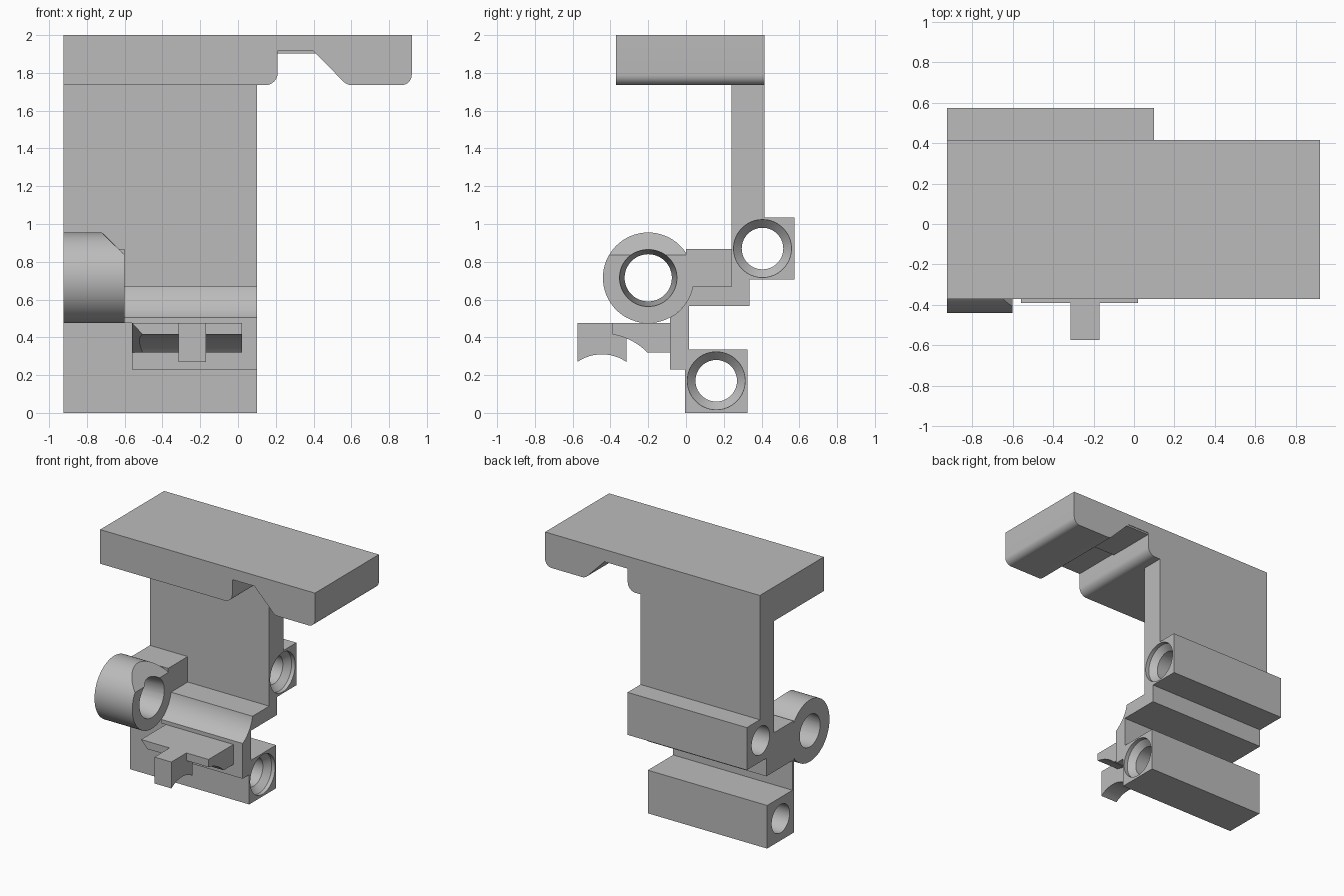
import bpy, bmesh, math
from mathutils import Vector, Matrix

cube = bpy.data.objects.get("Cube")
if cube:
    bpy.data.objects.remove(cube, do_unlink=True)

grey = bpy.data.materials.new("plain_grey")
grey.use_nodes = True
grey.diffuse_color = (0.5, 0.5, 0.5, 1)
grey.node_tree.nodes["Principled BSDF"].inputs["Base Color"].default_value = (0.5, 0.5, 0.5, 1)


def finish(bm, name):
    bmesh.ops.recalc_face_normals(bm, faces=bm.faces)
    mesh = bpy.data.meshes.new(name)
    bm.to_mesh(mesh)
    bm.free()
    mesh.materials.append(grey)
    obj = bpy.data.objects.new(name, mesh)
    bpy.context.collection.objects.link(obj)
    return obj


def extrude(name, outline, lo, hi, axis="x"):
    """Prism from an outline in (y, z) along x, or in (x, z) along y."""
    bm = bmesh.new()
    at = (lambda a, b: (lo, a, b)) if axis == "x" else (lambda a, b: (a, lo, b))
    face = bm.faces.new([bm.verts.new(at(a, b)) for a, b in outline])
    geom = bmesh.ops.extrude_face_region(bm, geom=[face])["geom"]
    step = Vector((hi - lo, 0, 0)) if axis == "x" else Vector((0, hi - lo, 0))
    bmesh.ops.translate(bm, vec=step, verts=[g for g in geom if isinstance(g, bmesh.types.BMVert)])
    return finish(bm, name)


def lathe(name, profile, y, z):
    """Solid turned about an x-wise axis from (x, radius) points."""
    bm = bmesh.new()
    pts = [(profile[0][0], 0)] + profile + [(profile[-1][0], 0)]
    verts = [bm.verts.new((x, r, 0)) for x, r in pts]
    edges = [bm.edges.new(pair) for pair in zip(verts, verts[1:])]
    bmesh.ops.spin(bm, geom=verts + edges, cent=(0, 0, 0), axis=(1, 0, 0),
                   angle=math.tau, steps=64, use_duplicate=False)
    bmesh.ops.remove_doubles(bm, verts=bm.verts, dist=0.0001)
    bmesh.ops.transform(bm, matrix=Matrix.Translation((0, y, z)), verts=bm.verts)
    return finish(bm, name)


def cut(obj, cutter):
    mod = obj.modifiers.new("cut", "BOOLEAN")
    mod.operation = "DIFFERENCE"
    mod.solver = "EXACT"
    mod.object = cutter
    bpy.context.view_layer.update()
    done = bpy.data.meshes.new_from_object(obj.evaluated_get(bpy.context.evaluated_depsgraph_get()))
    obj.modifiers.clear()
    obj.data = done
    bpy.data.objects.remove(cutter, do_unlink=True)


def slice_off(obj, point, normal):
    """Remove everything on the normal side of a plane and cap it."""
    bm = bmesh.new()
    bm.from_mesh(obj.data)
    res = bmesh.ops.bisect_plane(bm, geom=bm.verts[:] + bm.edges[:] + bm.faces[:],
                                 plane_co=point, plane_no=normal, clear_outer=True)
    rim = [g for g in res["geom_cut"] if isinstance(g, bmesh.types.BMEdge)]
    bmesh.ops.holes_fill(bm, edges=rim, sides=0)
    bmesh.ops.recalc_face_normals(bm, faces=bm.faces)
    bm.to_mesh(obj.data)
    bm.free()


def arc(cy, cz, r, start, end, n=12):
    return [(cy + r * math.cos(math.radians(start + (end - start) * i / n)),
             cz + r * math.sin(math.radians(start + (end - start) * i / n))) for i in range(n + 1)]


def box(name, x, y, z):
    return extrude(name, [(y[0], z[0]), (y[1], z[0]), (y[1], z[1]), (y[0], z[1])], *x)


LEFT, RIGHT, RING = -0.925, 0.1, -0.6
RY, RZ, RR = -0.2, 0.715, 0.24

# Top plate with rounded feet and a notch
top = [(LEFT, 2), (LEFT, 1.735)]
top += arc(0.145, 1.8, 0.065, -90, 0, 8)
top += [(0.21, 1.915), (0.4, 1.915)]
top += arc(0.602, 1.795, 0.06, 225, 270, 5)
top += arc(0.865, 1.79, 0.055, -90, 0, 8) + [(0.92, 2)]
extrude("top_plate", top, -0.37, 0.415, "y")
box("notch_step", (0.2, 0.41), (0.02, 0.41), (1.902, 1.93))

# Back bracket: upright, two rail blocks and the web joining them
bracket_outline = [(0.24, 1.735), (0.415, 1.735), (0.415, 1.035), (0.575, 1.035), (0.575, 0.705),
                   (0.335, 0.705), (0.335, 0.565), (0.015, 0.565), (0.015, 0.335), (0.325, 0.335),
                   (0.325, 0), (-0.005, 0)]
bracket_outline += arc(RY, RZ, RR, -35.7, -11) + [(0.24, 0.67)]
bracket = extrude("back_bracket", bracket_outline, LEFT, RIGHT)
for y, z in ((0.405, 0.87), (0.16, 0.17)):
    cut(bracket, lathe("bore", [(-1.1, 0.11), (0.025, 0.11), (0.07, 0.153), (0.2, 0.153)], y, z))

# Front plate under the ring, topped by a concave saddle
saddle = [(-0.085, 0.475)] + arc(RY, RZ, RR, -61.4, -35.7) + [(-0.005, 0.475)]
extrude("saddle", saddle, RING, RIGHT)
box("front_plate", (-0.56, RIGHT), (-0.085, -0.005), (0.23, 0.475))

# Ring with a tapered bore and a sloped cut, and its arm
ring = lathe("ring", [(LEFT, RR), (RING, RR)], RY, RZ)
cut(ring, lathe("ring_bore", [(-1.1, 0.125), (LEFT, 0.125), (RING, 0.152), (-0.5, 0.16)], RY, RZ))
wedge = extrude("ring_wedge", [(-0.82, 1.055), (-0.5, 0.735), (-0.5, 1.055)], -0.6, 0.1, "y")
cut(ring, wedge)
box("ring_arm", (LEFT, RING), (0, 0.25), (0.575, 0.868))

# Shelf with a curved underside and a bevelled end
shelf_outline = [(-0.085, 0.475), (-0.39, 0.475)]
shelf_outline += arc(-0.445, 0.08, 0.34, 80.7, 45) + [(-0.085, 0.32)]
shelf = extrude("shelf", shelf_outline, -0.56, 0.02)
slice_off(shelf, (-0.56, -0.39, 0.475), (-1, -0.47, -0.92))

# Hook hanging from the shelf
hook = [(-0.315, 0.475), (-0.575, 0.475)] + arc(-0.445, 0.08, 0.23, 124.4, 55.6)
extrude("hook", hook, -0.315, -0.17)

# Smooth the curved faces, keep edges sharp
for obj in bpy.context.collection.objects:
    if obj.type == "MESH" and grey.name in obj.data.materials:
        bpy.ops.object.select_all(action="DESELECT")
        obj.select_set(True)
        bpy.context.view_layer.objects.active = obj
        bpy.ops.object.shade_smooth_by_angle(angle=math.radians(25))
